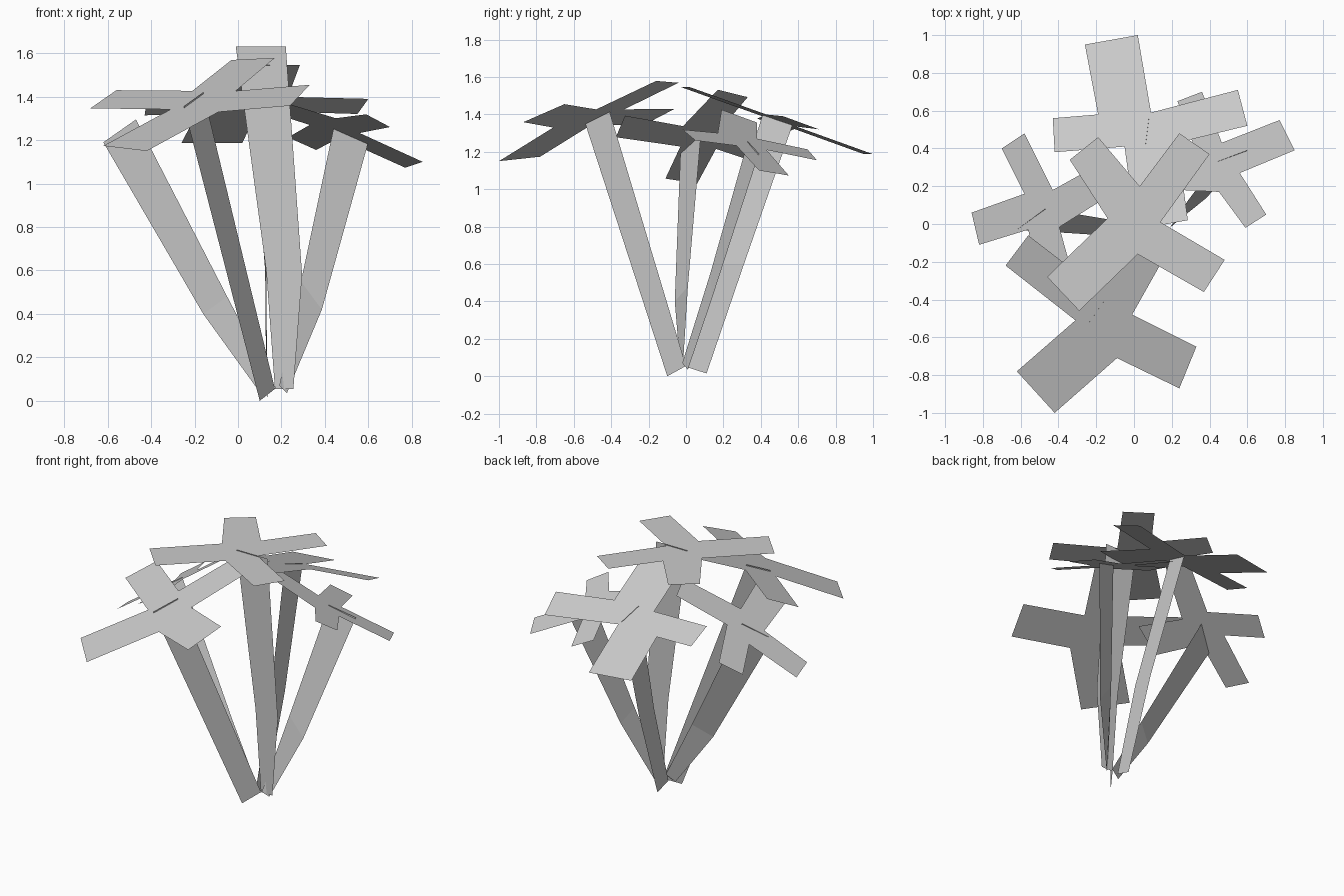
import bpy

cube = bpy.data.objects.get("Cube")
if cube:
    bpy.data.objects.remove(cube, do_unlink=True)

# One plain grey for the whole plant
grey = bpy.data.materials.new("plain grey")
grey.diffuse_color = (0.6, 0.6, 0.6, 1)
grey.use_nodes = True
bsdf = grey.node_tree.nodes["Principled BSDF"]
bsdf.inputs["Base Color"].default_value = (0.6, 0.6, 0.6, 1)
bsdf.inputs["Roughness"].default_value = 0.8


def add_mesh(name, verts, faces):
    mesh = bpy.data.meshes.new(name)
    mesh.from_pydata(verts, [], faces)
    mesh.materials.append(grey)
    mesh.update()
    obj = bpy.data.objects.new(name, mesh)
    bpy.context.collection.objects.link(obj)
    return obj


def cross_leaf(name, outline, height, slope_x=0.0, slope_y=0.0):
    """Flat four-armed leaf on a tilted plane: each arm is inner corner, tip, tip."""
    verts = [(x, y, height + slope_x * x + slope_y * y) for x, y in outline]
    faces = [(0, 3, 6, 9)]
    faces += [(i, i + 1, i + 2, (i + 3) % 12) for i in (0, 3, 6, 9)]
    return add_mesh(name, verts, faces)


def ribbon_stem(name, left, right):
    """Thin strip between two edge paths running from the top down."""
    n = len(left)
    faces = [(i, i + 1, n + i + 1, n + i) for i in range(n - 1)]
    return add_mesh(name, left + right, faces)


# Back leaf, sloping down to the back
cross_leaf("back_leaf", [
    (0.23, 0.43), (0.60, 0.52), (0.55, 0.71),
    (0.09, 0.59), (0.02, 1.00), (-0.26, 0.95),
    (-0.19, 0.58), (-0.43, 0.56), (-0.42, 0.38),
    (-0.05, 0.41), (0.01, -0.03), (0.285, 0.02)], 1.536, 0.06, -0.35)
ribbon_stem("back_stem",
            [(0.06, 0.41, 1.40), (0.125, 0.16, 0.60), (0.13, 0.0, 0.05)],
            [(0.08, 0.57, 1.345), (0.13, 0.31, 0.60), (0.135, 0.11, 0.015)])

# Front leaf, sloping down to the front
cross_leaf("front_leaf", [
    (-0.09, -0.71), (0.24, -0.87), (0.33, -0.65),
    (-0.01, -0.48), (0.17, -0.16), (-0.03, -0.04),
    (-0.21, -0.33), (-0.56, -0.06), (-0.68, -0.22),
    (-0.31, -0.51), (-0.62, -0.78), (-0.42, -1.00)], 1.59, 0.25, 0.335)
ribbon_stem("front_stem",
            [(-0.25, -0.54, 1.355), (0.10, -0.10, 0.0)],
            [(-0.16, -0.41, 1.42), (0.17, 0.0, 0.055)])

# Top leaf, level
cross_leaf("top_leaf", [
    (0.02, -0.16), (0.37, -0.36), (0.48, -0.19),
    (0.14, 0.01), (0.40, 0.37), (0.24, 0.48),
    (0.03, 0.20), (-0.19, 0.46), (-0.34, 0.34),
    (-0.14, 0.03), (-0.46, -0.28), (-0.29, -0.46)], 1.625)
ribbon_stem("top_stem",
            [(-0.01, 0.0, 1.63), (0.13, 0.0, 0.60), (0.17, 0.0, 0.055)],
            [(0.22, 0.0, 1.63), (0.295, 0.0, 0.58), (0.255, 0.0, 0.055)])

# Leaf on the -x side, sloping down outward
cross_leaf("right_leaf", [
    (-0.395, -0.016), (-0.10, 0.17), (-0.16, 0.33),
    (-0.43, 0.18), (-0.58, 0.48), (-0.70, 0.40),
    (-0.58, 0.16), (-0.86, 0.06), (-0.82, -0.11),
    (-0.56, -0.03), (-0.485, -0.375), (-0.31, -0.326)], 1.598, 0.66)
ribbon_stem("right_stem",
            [(-0.62, -0.03, 1.19), (-0.16, -0.06, 0.40), (0.10, -0.03, 0.04)],
            [(-0.47, 0.08, 1.295), (-0.05, 0.01, 0.48), (0.16, -0.015, 0.08)])

# Leaf on the +x side, sloping down outward and back
cross_leaf("left_leaf", [
    (0.56, 0.27), (0.85, 0.39), (0.77, 0.55),
    (0.465, 0.43), (0.36, 0.70), (0.23, 0.65),
    (0.33, 0.38), (0.06, 0.38), (0.04, 0.19),
    (0.45, 0.17), (0.59, -0.02), (0.70, 0.05)], 1.501, -0.32, -0.33)
ribbon_stem("left_stem",
            [(0.44, 0.33, 1.255), (0.29, 0.13, 0.55), (0.19, -0.02, 0.07)],
            [(0.60, 0.39, 1.19), (0.386, 0.14, 0.42), (0.225, 0.01, 0.035)])
